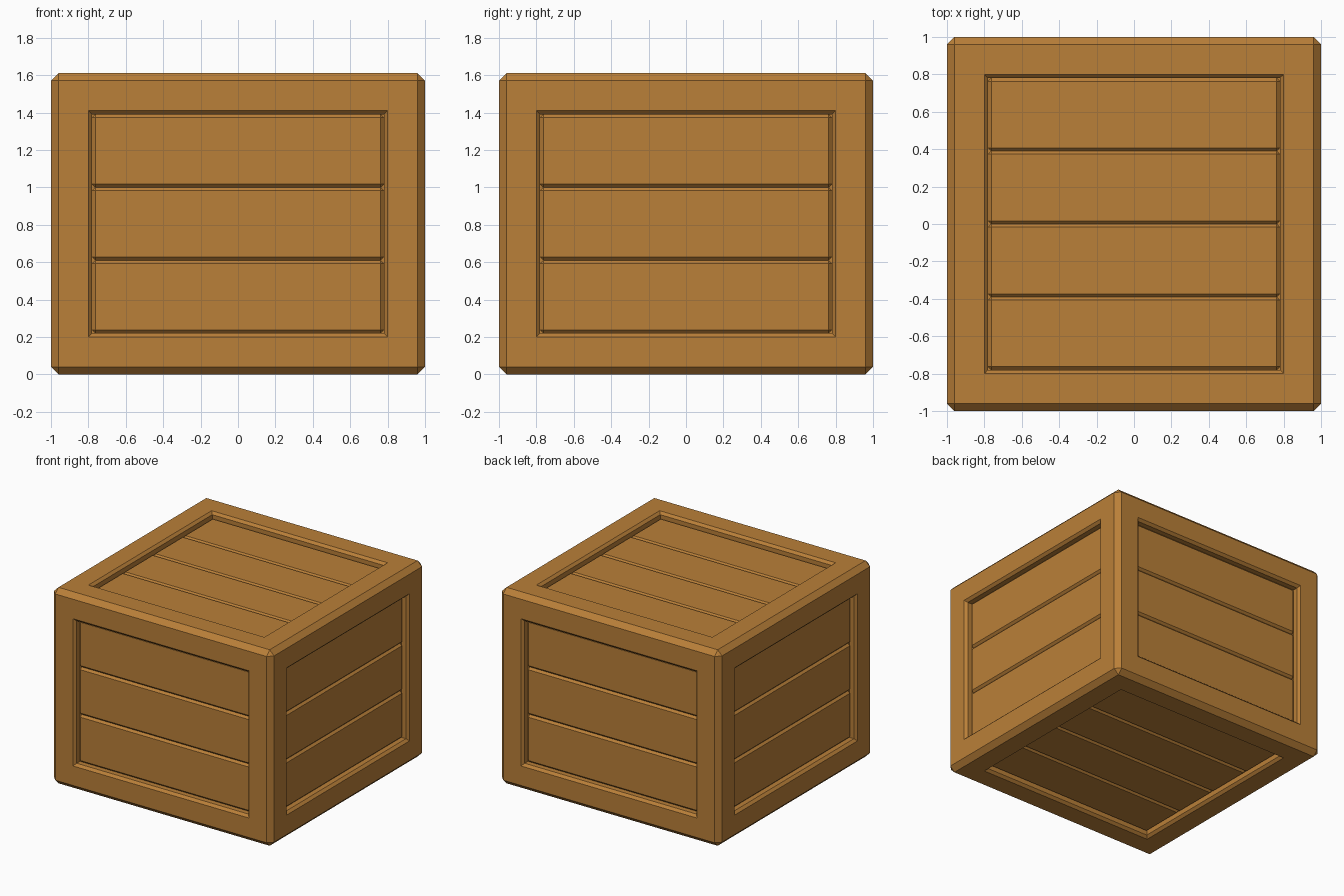
import bpy, bmesh
from math import radians
from mathutils import Matrix, Vector

if "Cube" in bpy.data.objects:
    bpy.data.objects.remove(bpy.data.objects["Cube"])

H = 1.61          # crate height
EDGE = 0.04       # outer chamfer
RIM = 0.20        # frame width
LIP = 0.02        # chamfer inside the frame opening
FACE = 0.045      # depth of plank faces below the frame
BEV = 0.017       # plank chamfer
THICK = 0.05      # plank thickness

wood = bpy.data.materials.new("wood")
wood.diffuse_color = (0.49, 0.214, 0.04, 1)
wood.use_nodes = True
wood.node_tree.nodes["Principled BSDF"].inputs["Base Color"].default_value = wood.diffuse_color


def make_object(name, bm):
    mesh = bpy.data.meshes.new(name)
    bm.to_mesh(mesh)
    bm.free()
    mesh.materials.append(wood)
    obj = bpy.data.objects.new(name, mesh)
    bpy.context.collection.objects.link(obj)
    return obj


def chamfered_box(size, width):
    bm = bmesh.new()
    bmesh.ops.create_cube(bm, size=1)
    bmesh.ops.scale(bm, vec=size, verts=bm.verts)
    bmesh.ops.bevel(bm, geom=bm.edges[:], offset=width, segments=1,
                    affect='EDGES', profile=0.5)
    return bm


# Frame body: chamfered block with a recessed opening in every side
bm = chamfered_box((2, 2, H), EDGE)
bmesh.ops.translate(bm, vec=(0, 0, H / 2), verts=bm.verts)
bm.normal_update()
sides = [f for f in bm.faces if f.calc_area() > 1]
for thickness, depth in ((RIM - EDGE, 0), (LIP, -LIP), (0, LIP - FACE - BEV)):
    if thickness:
        bmesh.ops.inset_individual(bm, faces=sides, thickness=thickness,
                                   depth=depth, use_even_offset=True)
    else:
        for f in sides:
            move = f.normal * depth
            new = bmesh.ops.extrude_discrete_faces(bm, faces=[f])["faces"]
            bmesh.ops.translate(bm, vec=move, verts=new[0].verts)
make_object("crate_frame", bm)


# Planks: a row of chamfered boards set into one side
def plank_panel(name, count, height, rotation, centre):
    span = height - 2 * (RIM + LIP)
    step = span / count
    length = 2 - 2 * (RIM + LIP)
    for i in range(count):
        bm = chamfered_box((length, THICK, step), BEV)
        z = -span / 2 + step * (i + 0.5)
        place = (Matrix.Translation(centre) @ rotation
                 @ Matrix.Translation((0, FACE + THICK / 2, z)))
        bmesh.ops.transform(bm, matrix=place, verts=bm.verts)
        make_object(f"{name}_plank_{i + 1}", bm)


for k, name in enumerate(("front", "right", "back", "left")):
    turn = Matrix.Rotation(radians(90 * k), 4, 'Z')
    plank_panel(name, 3, H, turn, turn @ Vector((0, -1, 0)) + Vector((0, 0, H / 2)))

plank_panel("top", 4, 2, Matrix.Rotation(radians(-90), 4, 'X'), Vector((0, 0, H)))
plank_panel("bottom", 4, 2, Matrix.Rotation(radians(90), 4, 'X'), Vector((0, 0, 0)))
